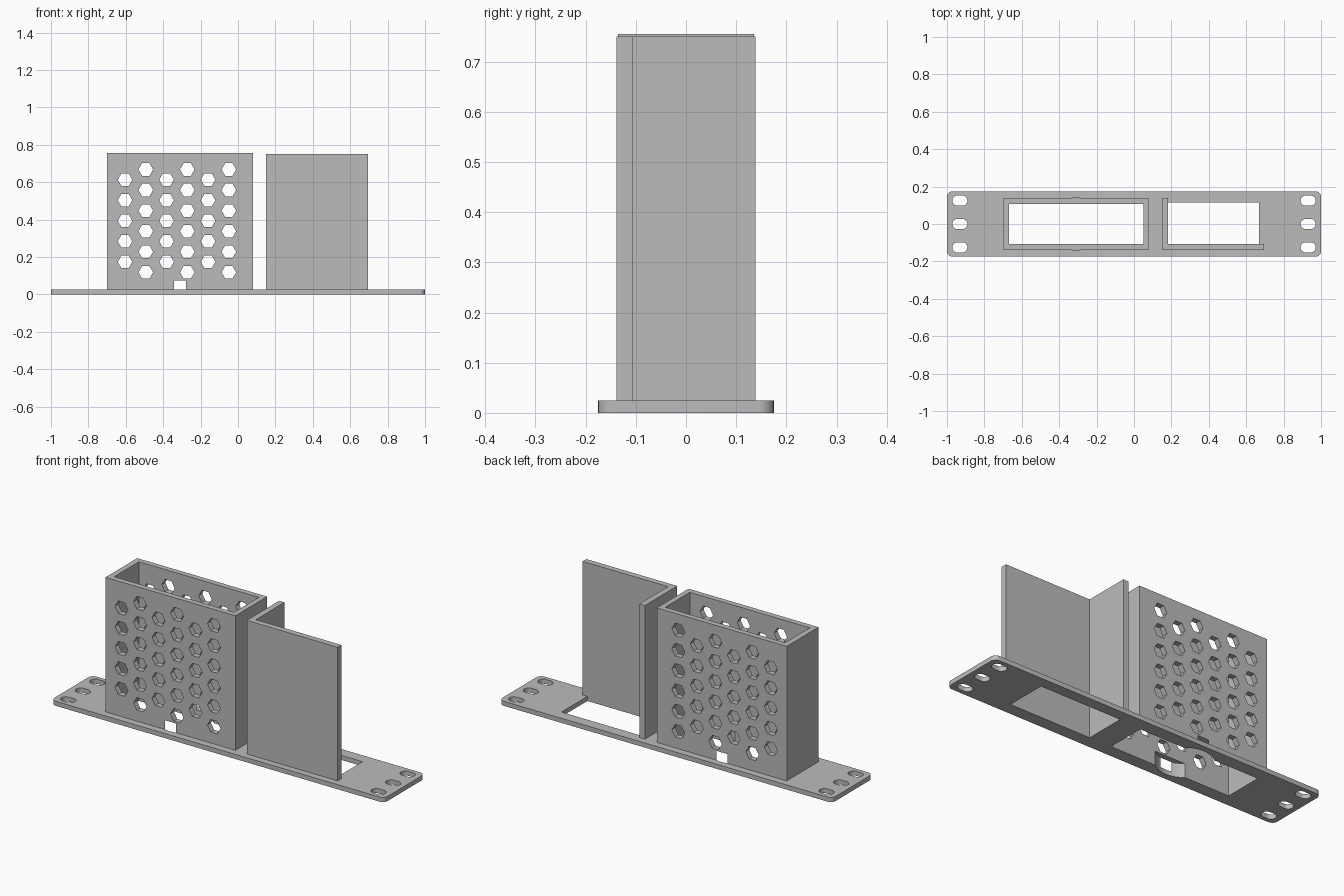
import bpy, bmesh, math
from mathutils import Vector

if "Cube" in bpy.data.objects:
    bpy.data.objects.remove(bpy.data.objects["Cube"], do_unlink=True)

grey = bpy.data.materials.new("plain grey")
grey.use_nodes = True
COLOUR = (0.5, 0.5, 0.5, 1)
grey.diffuse_color = COLOUR
grey.node_tree.nodes["Principled BSDF"].inputs["Base Color"].default_value = COLOUR


def rect(x0, x1, y0, y1):
    return [(x0, y0), (x1, y0), (x1, y1), (x0, y1)]


def polygon(cx, cy, r, sides):
    return [(cx + r * math.cos(math.tau * i / sides),
             cy + r * math.sin(math.tau * i / sides)) for i in range(sides)]


def rounded(cx, cy, w, h, r, steps=8):
    pts = []
    for q, (sx, sy) in enumerate([(1, 1), (-1, 1), (-1, -1), (1, -1)]):
        for i in range(steps + 1):
            a = (q + i / steps) * math.pi / 2
            pts.append((cx + sx * (w / 2 - r) + r * math.cos(a),
                        cy + sy * (h / 2 - r) + r * math.sin(a)))
    return pts


def prism(name, outlines, lo, hi, axis="z"):
    """Extrude outlines along z, or x-z outlines along y."""
    bm = bmesh.new()
    for pts in outlines:
        place = (lambda p, d: (p[0], p[1], d)) if axis == "z" else (lambda p, d: (p[0], d, p[1]))
        face = bm.faces.new([bm.verts.new(place(p, lo)) for p in pts])
        ext = bmesh.ops.extrude_face_region(bm, geom=[face])["geom"]
        shift = Vector(place((0, 0), hi - lo))
        bmesh.ops.translate(bm, verts=[v for v in ext if isinstance(v, bmesh.types.BMVert)], vec=shift)
    bmesh.ops.recalc_face_normals(bm, faces=bm.faces)
    mesh = bpy.data.meshes.new(name)
    bm.to_mesh(mesh)
    bm.free()
    mesh.materials.append(grey)
    obj = bpy.data.objects.new(name, mesh)
    bpy.context.collection.objects.link(obj)
    return obj


def cut(obj, *cutters):
    for c in cutters:
        mod = obj.modifiers.new("cut", "BOOLEAN")
        mod.operation, mod.solver, mod.object = "DIFFERENCE", "EXACT", c
        bpy.context.view_layer.objects.active = obj
        bpy.ops.object.modifier_apply(modifier=mod.name)


BASE = 0.025    # plate thickness
WALL = 0.136    # half depth of the enclosure
INNER = 0.106   # half depth of its cavity

# Main parts
plate = prism("mounting_plate", [rounded(0, 0, 2, 0.35, 0.03)], 0, BASE)
enclosure = prism("vented_enclosure", [rect(-0.7, 0.08, -WALL, WALL)], BASE, 0.755)
panel = prism("corner_panel", [[(0.15, -0.139), (0.695, -0.139), (0.695, -0.107),
                                (0.182, -0.107), (0.182, 0.139), (0.15, 0.139)]], BASE, 0.75)

# Cutters
cavity = prism("cavity_cutter", [rect(-0.669, 0.051, -INNER, INNER)], -1, 1)
opening = prism("opening_cutter", [rect(0.182, 0.667, -0.107, 0.115)], -1, 1)
bore = prism("bore_cutter", [polygon(-0.31, 0, 0.14, 96)], -1, 0.075)
slots = prism("slot_cutter", [rounded(sx * 0.931, y, 0.08, 0.054, 0.0265)
                              for sx in (-1, 1) for y in (-0.125, 0, 0.125)], -1, 1)

# Staggered honeycomb vents through both long walls
PITCH = 0.111
hexes = []
for col in range(6):
    odd = col % 2
    for row in range(5 + odd):
        hexes.append(polygon(-0.604 + col * PITCH, 0.174 - odd * PITCH / 2 + row * PITCH * 0.99, 0.039, 6))
vents = prism("vent_cutter", hexes, -1, 1, "y")

cut(plate, cavity, opening, bore, slots)
cut(enclosure, cavity, bore, vents)

for c in (cavity, opening, bore, slots, vents):
    bpy.data.objects.remove(c, do_unlink=True)

# Smooth round edges, keep sharp corners
for obj in (plate, enclosure, panel):
    bpy.ops.object.select_all(action="DESELECT")
    obj.select_set(True)
    bpy.context.view_layer.objects.active = obj
    bpy.ops.object.shade_smooth_by_angle(angle=math.radians(30))
